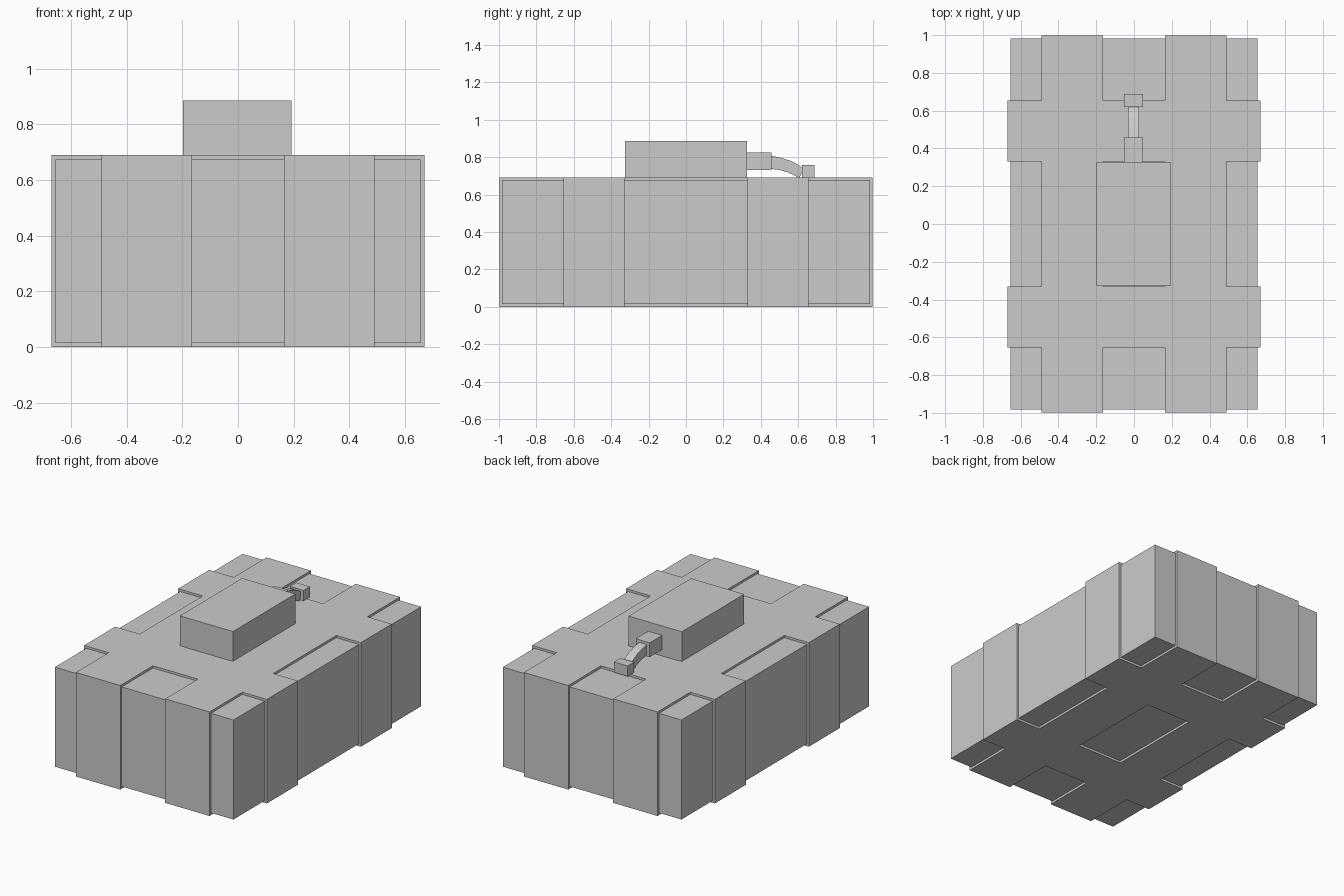
import bpy, bmesh
from mathutils import Vector

if "Cube" in bpy.data.objects:
    bpy.data.objects.remove(bpy.data.objects["Cube"])

RAISE = 0.015
HX, HY, Z0, Z1 = 0.655, 0.983, 0.015, 0.675
OFF = -0.003  # slight sideways offset of the top parts


def finish(name, bm):
    bmesh.ops.recalc_face_normals(bm, faces=bm.faces)
    me = bpy.data.meshes.new(name)
    bm.to_mesh(me)
    bm.free()
    ob = bpy.data.objects.new(name, me)
    bpy.context.collection.objects.link(ob)
    return ob


def cube(bm, lo, hi):
    vs = bmesh.ops.create_cube(bm, size=1)["verts"]
    for v in vs:
        v.co = Vector([a + (b - a) * (c + 0.5) for a, b, c in zip(lo, hi, v.co)])


def box(name, lo, hi):
    bm = bmesh.new()
    cube(bm, lo, hi)
    return finish(name, bm)


# Hull: box cut into a grid, with bands raised along both directions
bm = bmesh.new()
cube(bm, (-HX, -HY, Z0), (HX, HY, Z1))
cuts = [(0, c) for c in (-0.49, -0.165, 0.165, 0.49)]
cuts += [(1, c) for c in (-0.655, -0.33, 0.33, 0.655)]
for axis, c in cuts:
    n = Vector((axis == 0, axis == 1, 0))
    bmesh.ops.bisect_plane(bm, geom=bm.verts[:] + bm.edges[:] + bm.faces[:],
                           plane_co=n * c, plane_no=n)
bm.normal_update()


def is_band(f):
    c, n = f.calc_center_median(), f.normal
    along_y = abs(n.x) < 0.5 and 0.165 < abs(c.x) < 0.49
    along_x = abs(n.y) < 0.5 and 0.33 < abs(c.y) < 0.655
    return along_x or along_y


bands = [f for f in bm.faces if is_band(f)]
res = bmesh.ops.extrude_face_region(bm, geom=bands)
left = [f for f in bands if f.is_valid]
if left:
    bmesh.ops.delete(bm, geom=left, context='FACES')
for v in (g for g in res["geom"] if isinstance(g, bmesh.types.BMVert)):
    for i, (lo, hi) in enumerate(((-HX, HX), (-HY, HY), (Z0, Z1))):
        if abs(v.co[i] - lo) < 1e-4:
            v.co[i] -= RAISE
        elif abs(v.co[i] - hi) < 1e-4:
            v.co[i] += RAISE
finish("hull", bm)

# Upper block and the spout parts at the back
box("upper_block", (OFF - 0.195, -0.327, 0.676), (OFF + 0.195, 0.327, 0.887))
box("spout_base", (OFF - 0.051, 0.327, 0.73), (OFF + 0.051, 0.457, 0.825))
box("spout_tip", (OFF - 0.05, 0.62, 0.69), (OFF + 0.05, 0.687, 0.759))

# Curved neck: (y, z) pairs for the top and bottom edge
top = [(0.457, 0.807), (0.51, 0.796), (0.56, 0.78), (0.60, 0.76), (0.63, 0.737)]
bottom = [(0.457, 0.737), (0.50, 0.731), (0.54, 0.72), (0.57, 0.707), (0.605, 0.688)]
bm = bmesh.new()
rings = []
for t, b in zip(top, bottom):
    rings.append([bm.verts.new((OFF + x, y, z)) for x, (y, z) in
                  ((-0.029, b), (0.029, b), (0.029, t), (-0.029, t))])
for r, s in zip(rings, rings[1:]):
    for i in range(4):
        j = (i + 1) % 4
        bm.faces.new((r[i], r[j], s[j], s[i]))
bm.faces.new(rings[0])
bm.faces.new(rings[-1])
finish("spout_neck", bm)
